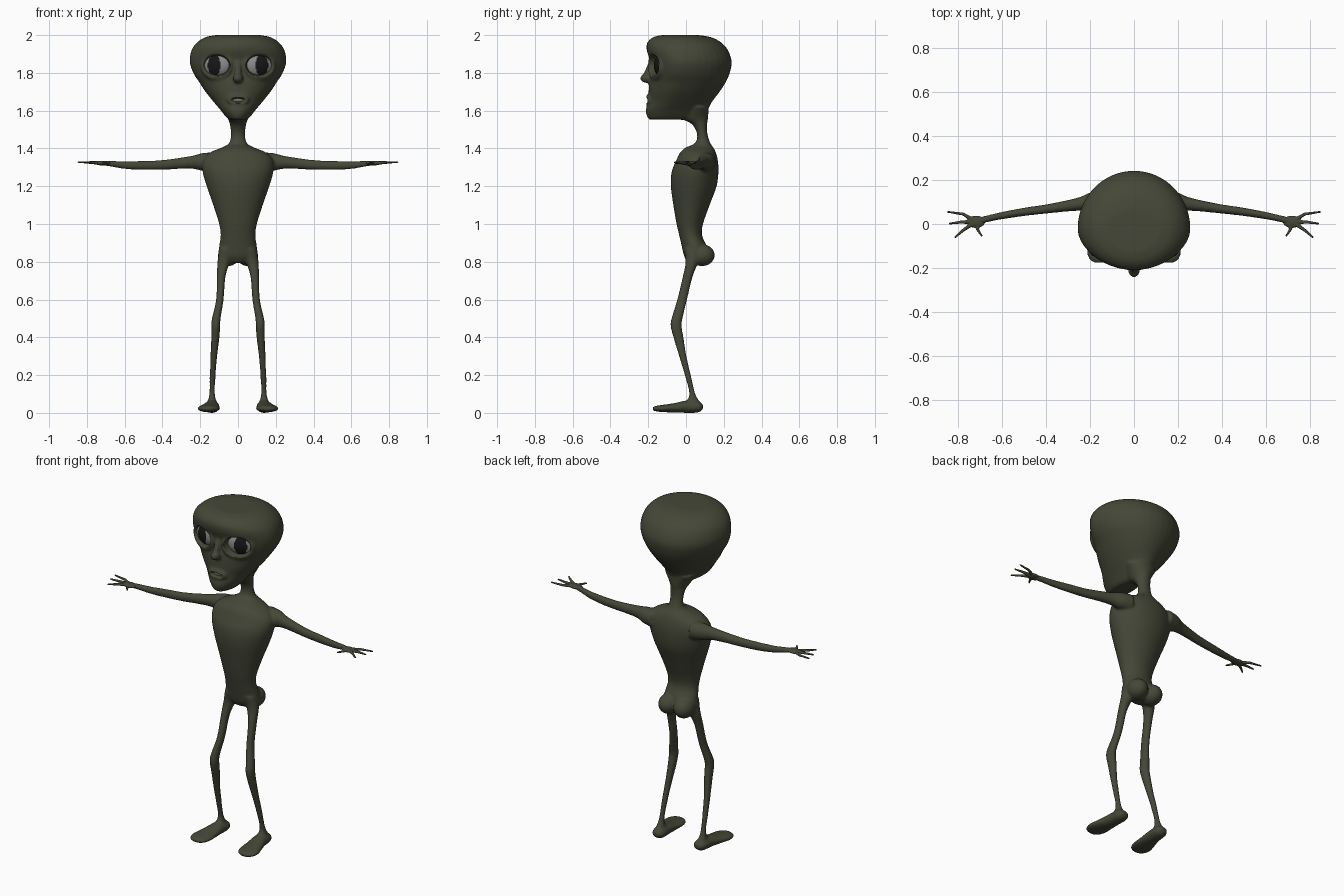
import bpy, bmesh
from math import cos, sin, pi, radians
from mathutils import Vector, Matrix

cube = bpy.data.objects.get("Cube")
if cube:
    bpy.data.objects.remove(cube)


def material(name, colour):
    mat = bpy.data.materials.new(name)
    mat.use_nodes = True
    mat.diffuse_color = (*colour, 1)
    shader = mat.node_tree.nodes["Principled BSDF"]
    shader.inputs["Base Color"].default_value = (*colour, 1)
    shader.inputs["Roughness"].default_value = 0.8
    return mat


skin = material("olive skin", (0.058, 0.064, 0.038))
eye_grey = material("eye grey", (0.25, 0.25, 0.25))
pupil_black = material("pupil black", (0.008, 0.008, 0.009))
teeth_grey = material("teeth grey", (0.2, 0.2, 0.16))


def spline(rows, steps=4):
    """Smoothly interpolate the rows of a section table."""
    out = []
    for i in range(len(rows) - 1):
        a, b, c, d = (rows[max(0, min(len(rows) - 1, i + k))] for k in (-1, 0, 1, 2))
        for s in range(steps):
            t = s / steps
            out.append([q + t / 2 * (r - p + t * (2 * p - 5 * q + 4 * r - w
                        + t * (3 * (q - r) + w - p)))
                        for p, q, r, w in zip(a, b, c, d)])
    return out + [list(rows[-1])]


def loft(bm, rows, axis, side=1, segments=40):
    """Rows: position on axis, centre, half width, low, high, optional widest point."""
    rings = []
    for row in spline(rows):
        t, c, r, lo, hi = row[:5]
        mid = row[5] if len(row) > 5 else (lo + hi) / 2
        ring = []
        for k in range(segments):
            a = 2 * pi * k / segments
            u = c + r * cos(a)
            v = mid + sin(a) * ((hi - mid) if sin(a) > 0 else (mid - lo))
            x, y, z = {"x": (t, u, v), "y": (u, t, v), "z": (u, v, t)}[axis]
            ring.append(bm.verts.new((side * x, y, z)))
        rings.append(ring)
    for a, b in zip(rings, rings[1:]):
        for k in range(segments):
            n = (k + 1) % segments
            bm.faces.new((a[k], a[n], b[n], b[k]))
    bm.faces.new(rings[0])
    bm.faces.new(rings[-1])


def blob(bm, centre, radii, turn=0):
    m = (Matrix.Translation(centre) @ Matrix.Rotation(radians(turn), 4, "Z")
         @ Matrix.Diagonal((*radii, 1)))
    bmesh.ops.create_uvsphere(bm, u_segments=40, v_segments=24, radius=1, matrix=m)


def rod(bm, p, q, r1, r2):
    p, q = Vector(p), Vector(q)
    d = q - p
    m = Matrix.Translation((p + q) / 2) @ d.to_track_quat("Z", "Y").to_matrix().to_4x4()
    bmesh.ops.create_cone(bm, cap_ends=True, segments=16, radius1=r1, radius2=r2,
                          depth=d.length, matrix=m)
    blob(bm, q, (r2, r2, r2))


def finish(bm, name, *mats):
    bmesh.ops.recalc_face_normals(bm, faces=bm.faces[:])
    me = bpy.data.meshes.new(name)
    bm.to_mesh(me)
    bm.free()
    for mat in mats:
        me.materials.append(mat)
    for p in me.polygons:
        p.use_smooth = True
    ob = bpy.data.objects.new(name, me)
    bpy.context.scene.collection.objects.link(ob)
    return ob


def fuse(ob, size):
    mod = ob.modifiers.new("fuse", "REMESH")
    mod.mode = "VOXEL"
    mod.voxel_size = size
    mod.use_smooth_shade = True


def soften(ob, count):
    mod = ob.modifiers.new("soften", "SMOOTH")
    mod.factor = 0.5
    mod.iterations = count


# Section tables
HEAD = [(1.552, 0, .03, -.17, 0, -.1), (1.558, 0, .055, -.2, .06, -.1),
        (1.6, 0, .09, -.213, .11, -.09), (1.65, 0, .132, -.2, .14, -.06),
        (1.7, 0, .172, -.198, .178, -.04), (1.75, 0, .205, -.195, .21, -.02),
        (1.8, 0, .237, -.188, .232, -.02), (1.86, 0, .256, -.19, .242, -.02),
        (1.92, 0, .246, -.208, .222, -.02), (1.96, 0, .218, -.205, .188, -.02),
        (1.988, 0, .175, -.175, .135, -.02), (2, 0, .12, -.13, .07, -.02)]
TORSO = [(.795, 0, .055, .01, .09), (.83, 0, .1, -.01, .11), (.88, 0, .1, -.022, .11),
         (.94, 0, .092, -.036, .085), (1, 0, .1, -.05, .09), (1.1, 0, .131, -.067, .125),
         (1.2, 0, .166, -.08, .162), (1.28, 0, .188, -.075, .172),
         (1.34, 0, .185, -.05, .168), (1.38, 0, .145, -.03, .157),
         (1.405, 0, .085, 0, .145), (1.43, 0, .046, .05, .128),
         (1.48, 0, .038, .058, .113), (1.53, 0, .044, .03, .112),
         (1.56, 0, .056, -.02, .117), (1.62, 0, .09, 0, .12)]
ARM = [(.13, .11, .05, 1.275, 1.38), (.19, .105, .042, 1.282, 1.375),
       (.24, .093, .032, 1.292, 1.362), (.3, .083, .026, 1.292, 1.352),
       (.4, .068, .021, 1.287, 1.339), (.5, .055, .019, 1.286, 1.334),
       (.6, .038, .017, 1.291, 1.332), (.66, .025, .016, 1.301, 1.334),
       (.71, .013, .018, 1.31, 1.335)]
LEG = [(.87, .055, .043, -.012, .075), (.8, .075, .034, -.002, .065),
       (.72, .089, .023, -.018, .035), (.6, .096, .02, -.047, .006),
       (.5, .115, .023, -.077, -.018), (.46, .118, .024, -.082, -.023),
       (.4, .12, .022, -.067, -.013), (.3, .128, .018, -.037, .003),
       (.2, .134, .016, -.007, .026), (.1, .137, .015, .017, .05),
       (.05, .138, .027, -.005, .078), (.025, .138, .03, -.01, .08)]
FOOT = [(.09, .136, .02, .02, .045), (.065, .136, .037, .002, .06), (0, .14, .042, 0, .065),
        (-.06, .148, .052, .002, .052), (-.12, .156, .06, .004, .043),
        (-.16, .157, .046, .008, .037), (-.177, .157, .02, .014, .03)]

EYE = Vector((.115, -.168, 1.84))
TILT = 22

# Body: head, torso, limbs and soft features fused into one skin
bm = bmesh.new()
loft(bm, HEAD, "z")
loft(bm, TORSO, "z")
blob(bm, (0, -.208, 1.772), (.027, .034, .026))
rod(bm, (0, -.178, 1.86), (0, -.208, 1.785), .018, .019)
blob(bm, (0, -.19, 1.657), (.06, .026, .033))
for side in (1, -1):
    loft(bm, ARM, "x", side)
    loft(bm, LEG, "z", side)
    loft(bm, FOOT, "y", side)
    blob(bm, (side * .05, .085, .835), (.056, .067, .058))
    blob(bm, (side * EYE.x, EYE.y + .004, EYE.z - .004), (.092, .018, .076), side * TILT)
body = finish(bm, "body", skin)

# Hidden cutter for the eye sockets and the mouth
bm = bmesh.new()
blob(bm, (0, -.22, 1.655), (.046, .04, .014))
for side in (1, -1):
    blob(bm, (side * EYE.x, EYE.y - .006, EYE.z), (.076, .06, .056), side * TILT)
cutter = finish(bm, "socket_cutter", skin)
cutter.hide_render = True
cutter.hide_viewport = True

fuse(body, .006)
cut = body.modifiers.new("sockets", "BOOLEAN")
cut.operation = "DIFFERENCE"
cut.solver = "EXACT"
cut.object = cutter
fuse(body, .006)
soften(body, 6)

# Teeth
bm = bmesh.new()
blob(bm, (0, -.172, 1.655), (.045, .024, .013))
finish(bm, "teeth", teeth_grey)

FINGERS = [[(.735, .02), (.775, .045), (.845, .055)],
           [(.74, .01), (.79, .008), (.838, .002)],
           [(.735, 0), (.775, -.028), (.812, -.06)],
           [(.7, .005), (.712, -.022), (.692, -.053)]]

for side, label in ((1, "left"), (-1, "right")):
    # Eyeball with a tall oval pupil
    bm = bmesh.new()
    bmesh.ops.create_uvsphere(bm, u_segments=96, v_segments=64, radius=1)
    for f in bm.faces:
        c = f.calc_center_median()
        if c.y < 0 and ((c.x + side * .06) / .42) ** 2 + (c.z / .78) ** 2 < 1:
            f.material_index = 1
    bmesh.ops.scale(bm, vec=(.086, .05, .07), verts=bm.verts[:])
    eye = finish(bm, label + "_eye", eye_grey, pupil_black)
    eye.location = (side * EYE.x, EYE.y + .054, EYE.z)
    eye.rotation_euler.z = radians(side * TILT)

    # Hand: flat palm with three fingers and a thumb
    bm = bmesh.new()
    blob(bm, (side * .718, .01, 1.322), (.042, .028, .012))
    for path in FINGERS:
        pts = [(side * x, y, 1.322 + (x - .7) * .04) for x, y in path]
        rod(bm, pts[0], pts[1], .01, .007)
        rod(bm, pts[1], pts[2], .007, .0045)
    hand = finish(bm, label + "_hand", skin)
    fuse(hand, .003)
    soften(hand, 3)
